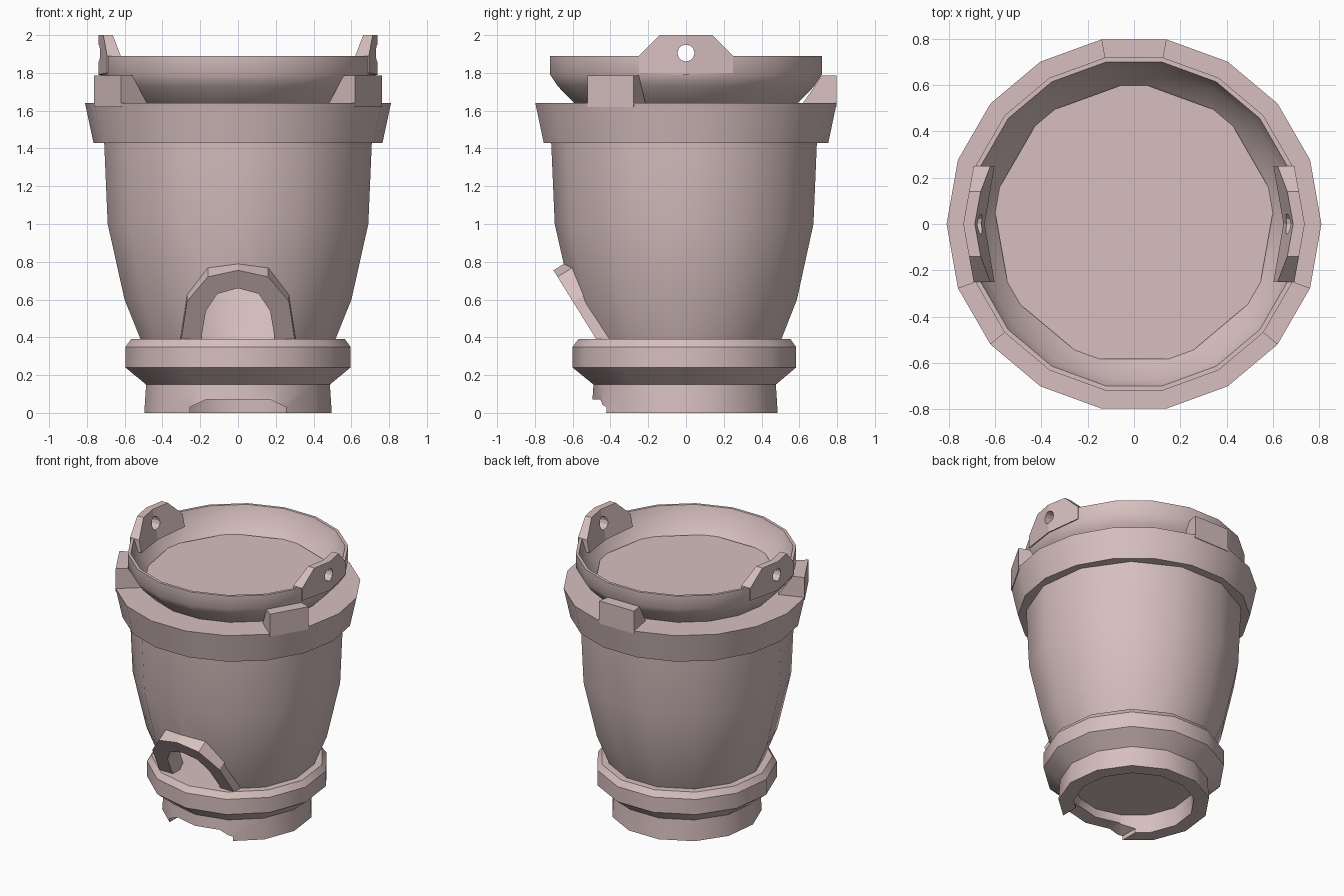
import bpy, bmesh, math
from mathutils import Vector

cube = bpy.data.objects.get("Cube")
if cube:
    bpy.data.objects.remove(cube, do_unlink=True)

clay = bpy.data.materials.new("pale_clay")
clay.use_nodes = True
colour = (0.68, 0.52, 0.52, 1)
clay.diffuse_color = colour
clay.node_tree.nodes["Principled BSDF"].inputs["Base Color"].default_value = colour


def finish(name, bm):
    bmesh.ops.recalc_face_normals(bm, faces=bm.faces)
    mesh = bpy.data.meshes.new(name)
    bm.to_mesh(mesh)
    bm.free()
    mesh.materials.append(clay)
    ob = bpy.data.objects.new(name, mesh)
    bpy.context.collection.objects.link(ob)
    return ob


def activate(ob):
    bpy.ops.object.select_all(action='DESELECT')
    ob.select_set(True)
    bpy.context.view_layer.objects.active = ob


def smooth(ob):
    activate(ob)
    bpy.ops.object.shade_smooth_by_angle(angle=math.radians(35))


def cut(ob, cutter):
    activate(ob)
    mod = ob.modifiers.new("cut", 'BOOLEAN')
    mod.operation = 'DIFFERENCE'
    mod.solver = 'EXACT'
    mod.object = cutter
    bpy.ops.object.modifier_apply(modifier=mod.name)


def lathe(name, profile, sides, start, closed=False):
    """Turn an (r, z) profile about z; r = 0 makes a pole."""
    bm = bmesh.new()
    rings = []
    for r, z in profile:
        if r == 0:
            rings.append([bm.verts.new((0, 0, z))] * sides)
            continue
        angles = [math.radians(start) + math.tau * i / sides for i in range(sides)]
        rings.append([bm.verts.new((r * math.cos(a), r * math.sin(a), z)) for a in angles])
    pairs = list(zip(rings, rings[1:]))
    if closed:
        pairs.append((rings[-1], rings[0]))
    for a, b in pairs:
        for i in range(sides):
            j = (i + 1) % sides
            corners = list(dict.fromkeys((a[i], a[j], b[j], b[i])))
            bm.faces.new(corners)
    return finish(name, bm)


def prism(name, points, offset):
    """Extrude a flat polygon of 3D points by an offset."""
    bm = bmesh.new()
    face = bm.faces.new([bm.verts.new(p) for p in points])
    out = bmesh.ops.extrude_face_region(bm, geom=[face])
    verts = [v for v in out["geom"] if isinstance(v, bmesh.types.BMVert)]
    bmesh.ops.translate(bm, verts=verts, vec=Vector(offset))
    return finish(name, bm)


def mirrored(half):
    """Complete a symmetric outline from its +x half, last point on the axis."""
    return half + [(-x, z) for x, z in reversed(half[:-1])]


# Base with a hollow foot
base = lathe("base", [(0, .13), (.39, .13), (.4, 0), (.5, 0), (.49, .15), (.6, .24),
                      (.6, .35), (.57, .39), (0, .39)], 13, 270)
# Fire chamber
body = lathe("body", [(.5, .34), (.52, .39), (.605, .6), (.695, 1), (.715, 1.46),
                      (.62, 1.46), (.6, 1), (.51, .6), (.42, .34)], 13, 270, True)
# Collar around the mouth
collar = lathe("collar", [(.6, 1.43), (.765, 1.43), (.81, 1.64), (.57, 1.64)], 18, 0, True)

# Arched hood on a plane leaning out from the base
arch = mirrored([(.305, .36), (.27, .59), (.16, .72), (0, .755)])
slope = .23 / .37
hood = prism("door_hood", [(x, -.475 - (z - .39) * slope, z) for x, z in arch],
             (0, .1, .062))

# Door opening through body and hood
opening = mirrored([(.19, .3), (.19, .42), (.17, .54), (.11, .63), (0, .66)])
cutter = prism("door_cutter", [(x, -.9, z) for x, z in opening], (0, .65, 0))
cut(body, cutter)
cut(hood, cutter)
bpy.data.objects.remove(cutter, do_unlink=True)

# Notch in the front of the foot
notch = [(.255, -.1), (.255, .03), (.17, .07), (-.17, .07), (-.255, .03), (-.255, -.1)]
cutter = prism("notch_cutter", [(x, -.7, z) for x, z in notch], (0, .5, 0))
cut(base, cutter)
bpy.data.objects.remove(cutter, do_unlink=True)

# Three pot rests on the collar
section = [(.81, 1.62), (.81, 1.785), (.73, 1.785), (.615, 1.62)]
for name, angle in (("back", 90), ("left", -30), ("right", 210)):
    bm = bmesh.new()
    ends = []
    for side in (-10, 10):
        a = math.radians(angle + side)
        ends.append([bm.verts.new((r * math.cos(a), r * math.sin(a), z)) for r, z in section])
        bm.faces.new(ends[-1])
    for i in range(len(section)):
        j = (i + 1) % len(section)
        bm.faces.new((ends[0][i], ends[0][j], ends[1][j], ends[1][i]))
    finish(name + "_pot_rest", bm)

# Shallow pan
pan = lathe("pan", [(0, 1.5), (.42, 1.53), (.6, 1.64), (.69, 1.73), (.73, 1.79), (.73, 1.89),
                    (.71, 1.89), (.68, 1.8), (.607, 1.72), (.56, 1.66), (0, 1.6)], 18, 0)
pan_floor = lathe("pan_floor", [(0, 1.7), (.62, 1.7), (.62, 1.722), (0, 1.722)], 9, 90)

# Folded ears with a round hole on each side
outline = [(0, 1.79), (.25, 1.8), (.25, 1.89), (.14, 2), (0, 2),
           (-.14, 2), (-.25, 1.89), (-.25, 1.8)]
for name, side in (("left", 1), ("right", -1)):
    bm = bmesh.new()
    layers = []
    for depth in (0, .05):
        layer = []
        for y, z in outline:
            lean = (2 - z) * .2 if depth else 0
            layer.append(bm.verts.new((side * (.738 - .18 * abs(y) - depth - lean), y, z)))
        bm.faces.new(layer[:5])
        bm.faces.new(layer[4:] + layer[:1])
        layers.append(layer)
    for i in range(len(outline)):
        j = (i + 1) % len(outline)
        bm.faces.new((layers[0][i], layers[0][j], layers[1][j], layers[1][i]))
    ear = finish(name + "_ear", bm)
    circle = [(side * .5, .045 * math.cos(math.tau * i / 12),
               1.905 + .045 * math.sin(math.tau * i / 12)) for i in range(12)]
    cutter = prism("ear_cutter", circle, (side * .4, 0, 0))
    cut(ear, cutter)
    if side == 1:
        cut(pan, cutter)
        left_cutter = cutter
    else:
        cut(pan, cutter)
        bpy.data.objects.remove(left_cutter, do_unlink=True)
        bpy.data.objects.remove(cutter, do_unlink=True)

for ob in (base, body, collar, pan):
    smooth(ob)
